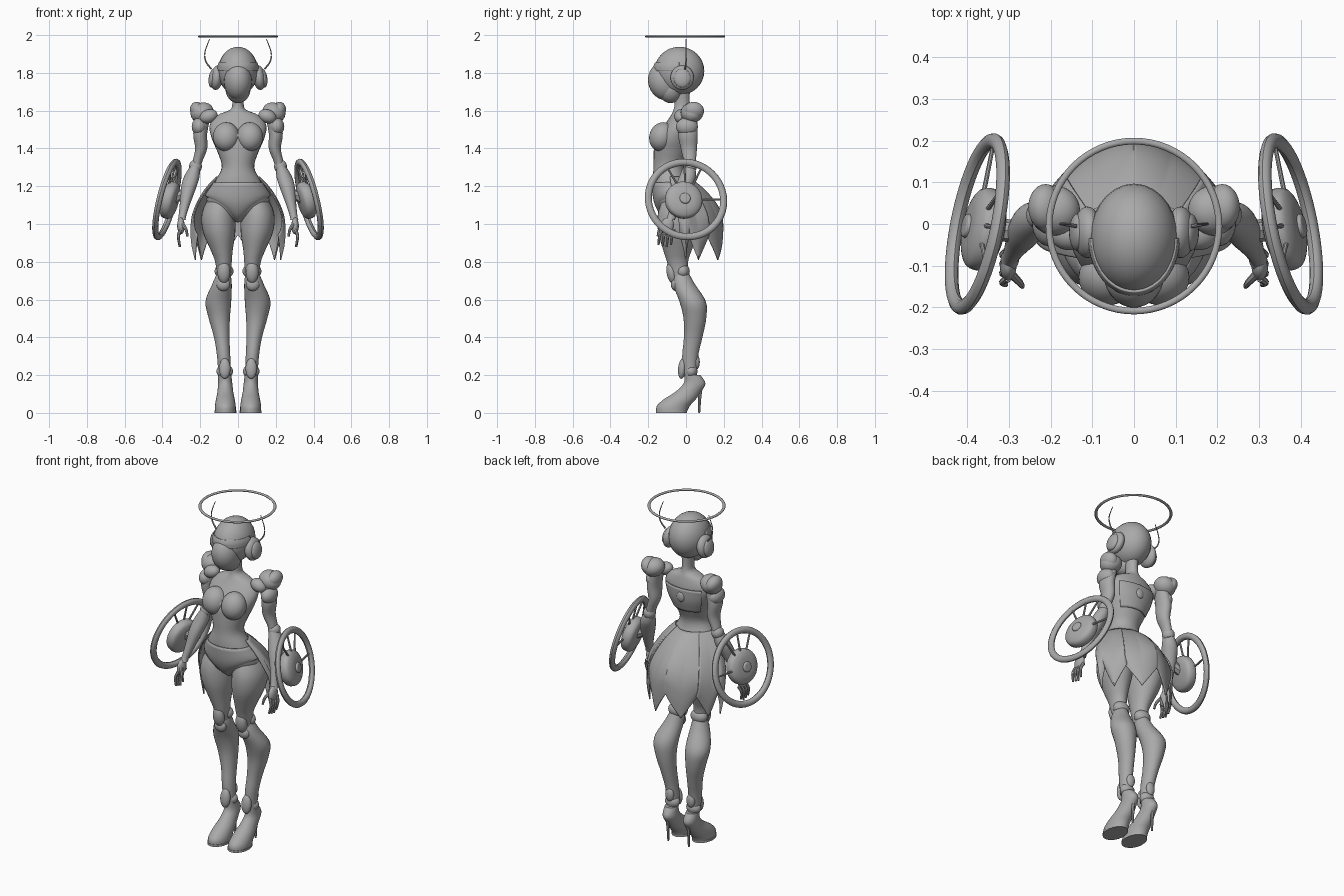
import bpy, bmesh, math
from math import sin, cos, pi, radians
from mathutils import Vector, Matrix

cube = bpy.data.objects.get("Cube")
if cube:
    bpy.data.objects.remove(cube)

grey = bpy.data.materials.new("plain grey")
grey.use_nodes = True
grey.diffuse_color = (0.4, 0.4, 0.4, 1)
grey.node_tree.nodes["Principled BSDF"].inputs["Base Color"].default_value = (0.4, 0.4, 0.4, 1)


def finish(name, bm, mirror=True, thick=0, matrix=Matrix()):
    """Turn a bmesh into a smooth-shaded, optionally mirrored object."""
    bm.transform(matrix)
    bmesh.ops.recalc_face_normals(bm, faces=bm.faces)
    mesh = bpy.data.meshes.new(name)
    bm.to_mesh(mesh)
    bm.free()
    mesh.materials.append(grey)
    obj = bpy.data.objects.new(name, mesh)
    bpy.context.collection.objects.link(obj)
    bpy.ops.object.select_all(action='DESELECT')
    obj.select_set(True)
    bpy.context.view_layer.objects.active = obj
    bpy.ops.object.shade_smooth_by_angle(angle=radians(40))
    if thick:
        mod = obj.modifiers.new("thickness", 'SOLIDIFY')
        mod.thickness, mod.offset = thick, 0
    if mirror:
        obj.modifiers.new("mirror", 'MIRROR')
    return obj


def spline(points, steps):
    """Smooth curve through vectors of any size."""
    p = [Vector(q) for q in points]
    p = [p[0]] + p + [p[-1]]
    out = []
    for a, b, c, d in zip(p, p[1:], p[2:], p[3:]):
        for i in range(steps):
            t = i / steps
            out.append(b + (c - a) * (t / 2) + (a * 2 - b * 5 + c * 4 - d) * (t * t / 2)
                       + (b * 3 - a - c * 3 + d) * (t ** 3 / 2))
    return out + [p[-1]]


def loft(name, sections, arc=None, grow=0, hem=None, pinch=1, steps=4, segs=28, **kw):
    """Skin elliptical rings (x, y, z, rx, ry); an arc makes an open plate."""
    bm = bmesh.new()
    rows = []
    top = sections[0][2]
    tall = top - sections[-1][2]
    a0, a1 = [radians(a) for a in (arc or (0, 360))]
    for x, y, z, rx, ry in spline(sections, steps):
        row = []
        for i in range(segs + (1 if arc else 0)):
            u = i / segs
            a = a0 + (a1 - a0) * u
            lift = hem(u) * tall * ((top - z) / tall) ** 2 if hem else 0
            side = math.copysign(abs(sin(a)) ** pinch, sin(a))
            row.append(bm.verts.new((x + (rx + grow) * cos(a), y + (ry + grow) * side, z + lift)))
        rows.append(row)
    for r, s in zip(rows, rows[1:]):
        for i in range(segs):
            j = (i + 1) % len(r)
            bm.faces.new((r[i], r[j], s[j], s[i]))
    if not arc:
        bm.faces.new(rows[0])
        bm.faces.new(rows[-1])
    return finish(name, bm, **kw)


def ball(name, centre, radii, tilt=(0, 0, 0), mirror=True):
    bm = bmesh.new()
    bmesh.ops.create_uvsphere(bm, u_segments=28, v_segments=16, radius=1)
    turn = Matrix.Identity(4)
    for angle, axis in zip(tilt, "XYZ"):
        turn = Matrix.Rotation(radians(angle), 4, axis) @ turn
    return finish(name, bm, mirror, matrix=Matrix.Translation(centre) @ turn @ Matrix.Diagonal((*radii, 1)))


def tube(name, points, r0, r1, matrix=Matrix()):
    """Tapered round rod along a smooth path."""
    bm = bmesh.new()
    path = spline(points, 5)
    rows = []
    for i, p in enumerate(path):
        way = path[min(i + 1, len(path) - 1)] - path[max(i - 1, 0)]
        turn = way.to_track_quat('Z', 'Y')
        r = r0 + (r1 - r0) * i / (len(path) - 1)
        rows.append([bm.verts.new(p + turn @ Vector((r * cos(k * pi / 4), r * sin(k * pi / 4), 0)))
                     for k in range(8)])
    for r, s in zip(rows, rows[1:]):
        for k in range(8):
            bm.faces.new((r[k], r[k - 1], s[k - 1], s[k]))
    bm.faces.new(rows[0])
    bm.faces.new(rows[-1])
    return finish(name, bm, matrix=matrix)


def hoop(name, radius, wide, deep, matrix, mirror):
    bm = bmesh.new()
    n, m = 64, 10
    rows = []
    for i in range(n):
        a = 2 * pi * i / n
        rows.append([])
        for k in range(m):
            b = 2 * pi * k / m
            r = radius + wide * cos(b)
            rows[-1].append(bm.verts.new((r * cos(a), r * sin(a), deep * sin(b))))
    for i in range(n):
        for k in range(m):
            bm.faces.new((rows[i][k], rows[i - 1][k], rows[i - 1][k - 1], rows[i][k - 1]))
    return finish(name, bm, mirror, matrix=matrix)


# Head: dome, brow band, face mask, jaw, ear pods, antennae, halo
ball("helmet_dome", (0, -.035, 1.81), (.106, .132, .128), mirror=False)
loft("brow_band", [(0, -.035, 1.855, .1, .126), (0, -.035, 1.835, .106, .134), (0, -.035, 1.81, .107, .134)],
     arc=(180, 360), thick=.006, mirror=False)
ball("face_mask", (0, -.115, 1.755), (.074, .085, .1), (16, 0, 0), mirror=False)
ball("jaw", (0, -.085, 1.715), (.066, .065, .075), (10, 0, 0), mirror=False)
ball("ear_pod", (.112, -.02, 1.775), (.034, .062, .066), (0, -8, 0))
ball("ear_cap", (.135, -.02, 1.772), (.02, .045, .05), (0, -8, 0))
tube("antenna", [(.14, -.005, 1.82), (.17, 0, 1.86), (.175, 0, 1.91), (.15, 0, 1.98)], .005, .002)
hoop("halo", .204, .008, .006, Matrix.Translation((0, -.005, 1.993)), False)

# Torso
torso = [(0, -.02, 1.7, .034, .04), (0, -.02, 1.64, .03, .04), (0, -.02, 1.605, .042, .046),
         (0, -.022, 1.575, .11, .058), (0, -.035, 1.52, .15, .082), (0, -.06, 1.45, .138, .103),
         (0, -.075, 1.38, .108, .096), (0, -.09, 1.3, .086, .082), (0, -.08, 1.22, .125, .096),
         (0, -.04, 1.12, .168, .125), (0, -.03, 1.05, .11, .1), (0, -.03, 1.01, .03, .05)]
loft("torso", torso, mirror=False)
loft("back_plate", torso[4:7], arc=(40, 140), grow=.004, thick=.008, mirror=False)
loft("hip_brief", torso[8:], arc=(180, 360), grow=.003, thick=.006, mirror=False,
     hem=lambda u: .65 * cos(pi * u) ** 2)
ball("breast", (.063, -.128, 1.462), (.07, .066, .078), (-18, 0, 0))
ball("chest_node", (0, .05, 1.47), (.025, .012, .03), mirror=False)

# Arms: pauldrons, upper arm, elbow, forearm, hand
ball("pauldron", (.19, .032, 1.59), (.062, .06, .052), (0, 22, 0))
ball("pauldron_cap", (.212, .04, 1.598), (.04, .056, .05), (0, 25, 0))
ball("shoulder_plate", (.155, -.025, 1.57), (.048, .038, .036), (0, 20, 0))
ball("shoulder_guard", (.205, .005, 1.515), (.04, .058, .048))
loft("upper_arm", [(.18, .015, 1.57, .035, .045), (.2, .01, 1.48, .037, .052), (.195, .015, 1.4, .032, .043),
                   (.215, .02, 1.33, .026, .032), (.225, .02, 1.28, .025, .03)])
ball("elbow", (.225, .022, 1.305), (.034, .036, .036))
forearm = [(.226, .018, 1.31, .025, .03), (.245, .008, 1.25, .041, .044), (.262, -.015, 1.19, .04, .044),
           (.28, -.045, 1.11, .028, .034), (.295, -.075, 1.04, .02, .024), (.298, -.085, 1.02, .022, .026)]
loft("forearm", forearm)
ball("palm", (.302, -.1, .99), (.02, .035, .045), (-15, 0, 0))
for i in range(4):
    y = -.13 + .022 * i
    tube("finger", [(.303, y, .97), (.316, y - .01, .935), (.308, y - .016, .89 - .006 * (i % 3))], .01, .006)
tube("thumb", [(.295, -.12, 1.0), (.275, -.14, .97), (.268, -.15, .935)], .011, .006)

# Forearm wheels: rim, hub, spokes in a tilted frame
facing = Vector((1, .2, .25)).to_track_quat('Z', 'Y').to_matrix().to_4x4()
wheel = Matrix.Translation((.376, 0, 1.13)) @ facing
hub = Matrix.Translation((.364, -.012, 1.127)) @ facing
hoop("wheel_rim", .203, .019, .016, wheel, True)
loft("wheel_hub", [(0, 0, h, r, r) for h, r in
                   ((-.04, .065), (-.03, .09), (-.01, .1), (.018, .095), (.034, .065), (.038, .03))], matrix=hub)
loft("hub_nub", [(0, 0, .034, .03, .03), (0, 0, .046, .026, .026), (0, 0, .048, .012, .012)], matrix=hub)
for a in (90, 62, 118, 0):
    way = Vector((cos(radians(a)), sin(radians(a)), 0))
    tube("wheel_spoke", [way * .08, way * .2], .006, .005, matrix=wheel)
tube("wheel_mount", [(.27, -.02, 1.17), (.35, -.01, 1.13)], .025, .03)

# Skirt: pointed side and back panels
skirt = [(0, -.07, 1.25, .11, .088), (0, -.05, 1.18, .172, .15), (0, -.03, 1.09, .22, .195),
         (0, -.01, 1.0, .243, .205), (0, 0, .9, .242, .2), (0, 0, .81, .222, .198)]


def points(count, depth):
    return lambda u: depth * abs(2 * ((u * count) % 1) - 1)


loft("side_skirt", skirt, arc=(-20, 48), grow=.003, pinch=1.7, hem=points(2, .3), thick=.007)
loft("back_skirt", skirt, arc=(45, 90), grow=-.006, pinch=1.7, hem=points(1, .3), thick=.007)

# Legs: thigh, knee, calf, ankle
loft("thigh", [(.085, -.03, 1.16, .06, .08), (.103, -.03, 1.06, .088, .118), (.1, -.04, .96, .086, .108),
               (.086, -.045, .86, .058, .075), (.077, -.045, .8, .044, .056), (.075, -.035, .72, .035, .045)])
loft("calf", [(.075, -.025, .74, .036, .04), (.085, -.01, .68, .052, .058), (.104, .035, .59, .068, .07),
              (.099, .047, .5, .056, .06), (.086, .038, .4, .041, .049), (.076, .022, .3, .035, .042),
              (.07, .022, .2, .034, .036)])
ball("knee_cap", (.075, -.075, .745), (.034, .028, .06), (8, 0, 0))
ball("lower_knee_plate", (.078, -.055, .68), (.036, .025, .035))
ball("knee_joint", (.074, -.018, .75), (.05, .038, .04))
ball("ankle_joint", (.07, .027, .22), (.044, .034, .036))
ball("ankle_plate", (.07, -.02, .235), (.03, .022, .055), (-6, 0, 0))
ball("ankle_back_plate", (.07, .055, .27), (.026, .018, .04))

# High-heeled boots
loft("boot", [(.07, .035, .2, .035, .042), (.068, .045, .155, .038, .058), (.067, .01, .11, .042, .068),
              (.067, -.035, .07, .05, .085), (.067, -.068, .035, .055, .087), (.067, -.077, 0, .055, .08)])
loft("boot_sole", [(.067, -.077, .012, .058, .083), (.067, -.077, .0, .058, .083)])
tube("boot_heel", [(.068, .078, .15), (.068, .072, .08), (.068, .07, 0)], .013, .005)
